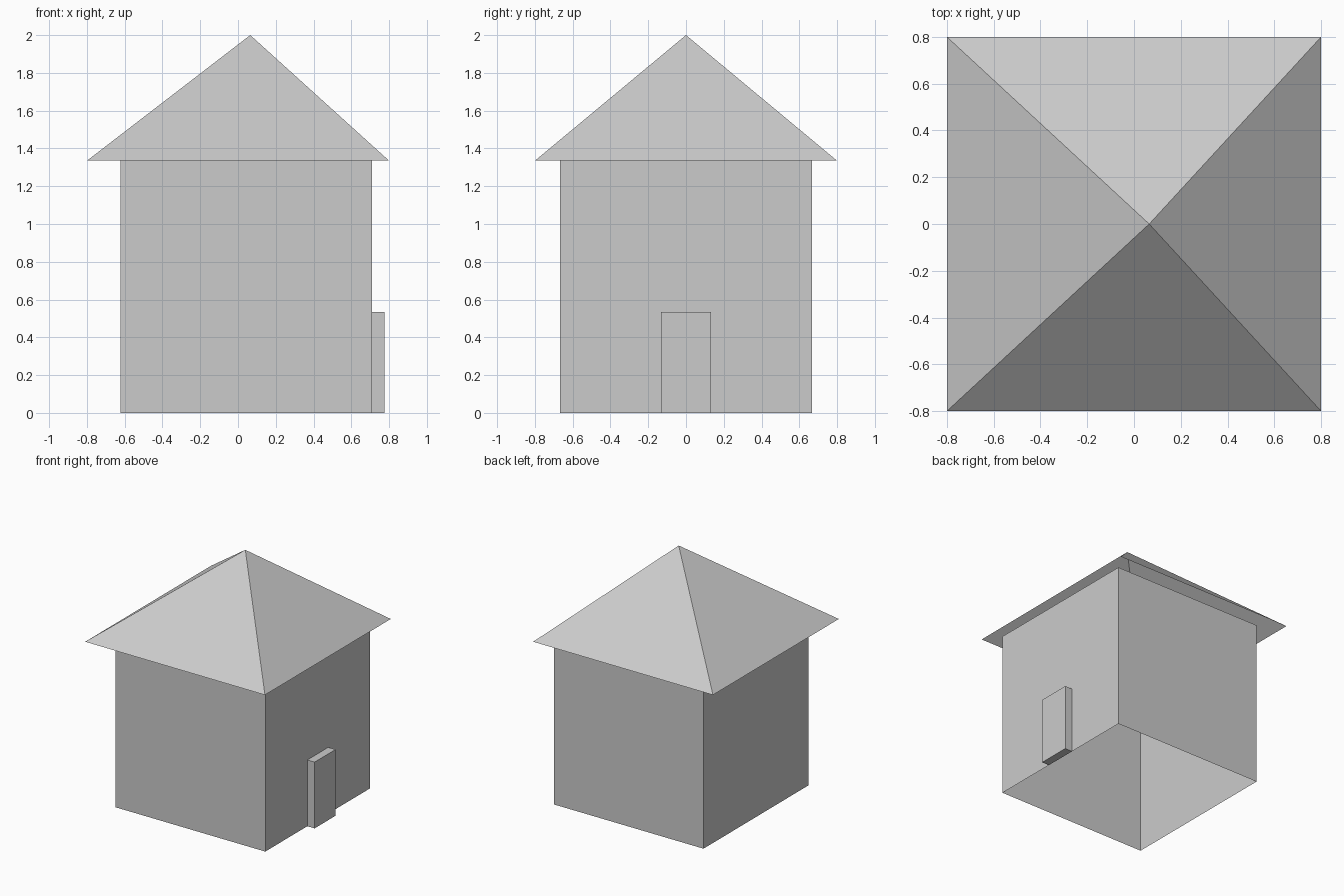
import bpy, bmesh

cube = bpy.data.objects.get("Cube")
if cube:
    bpy.data.objects.remove(cube, do_unlink=True)

# One plain grey for the whole house
GREY = (0.6, 0.6, 0.6, 1.0)
grey = bpy.data.materials.new("plain_grey")
grey.use_nodes = True
grey.diffuse_color = GREY
grey.node_tree.nodes["Principled BSDF"].inputs["Base Color"].default_value = GREY

EAVE, APEX = 1.335, 2.0


def add_object(name, bm):
    bmesh.ops.recalc_face_normals(bm, faces=bm.faces)
    mesh = bpy.data.meshes.new(name)
    bm.to_mesh(mesh)
    bm.free()
    mesh.materials.append(grey)
    obj = bpy.data.objects.new(name, mesh)
    bpy.context.collection.objects.link(obj)
    return obj


def box(low, high, open_ends=False):
    """Box between two corners, optionally without floor and ceiling."""
    bm = bmesh.new()
    bmesh.ops.create_cube(bm, size=1)
    for v in bm.verts:
        for i in range(3):
            v.co[i] = high[i] if v.co[i] > 0 else low[i]
    bm.normal_update()
    if open_ends:
        ends = [f for f in bm.faces if abs(f.normal.z) > 0.5]
        bmesh.ops.delete(bm, geom=ends, context='FACES_ONLY')
    return bm


# Walls: a hollow square shell
add_object("walls", box((-0.623, -0.667, 0), (0.71, 0.667, EAVE), open_ends=True))

# Door slab on the side wall
add_object("door", box((0.71, -0.133, 0), (0.775, 0.133, 0.533)))

# Roof: open-bottomed pyramid with its peak slightly off centre
bm = bmesh.new()
corners = [bm.verts.new((x, y, EAVE))
           for x, y in ((-0.8, -0.8), (0.8, -0.8), (0.8, 0.8), (-0.8, 0.8))]
peak = bm.verts.new((0.065, 0, APEX))
for i in range(4):
    bm.faces.new((corners[i], corners[(i + 1) % 4], peak))
add_object("roof", bm)
